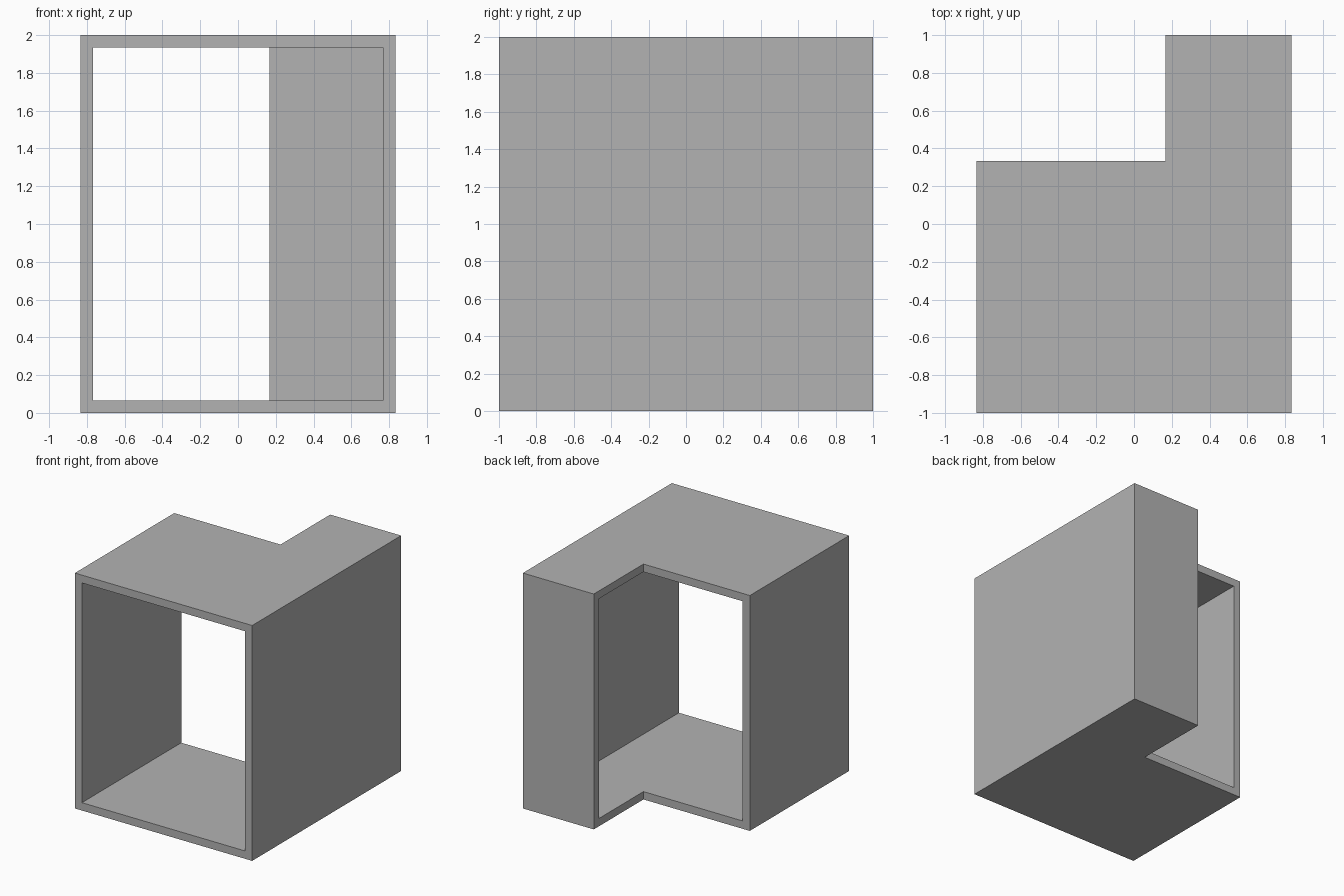
import bpy
import bmesh

cube = bpy.data.objects.get("Cube")
if cube:
    bpy.data.objects.remove(cube, do_unlink=True)

HEIGHT = 2.0
WALL = 1 / 15
X, STEP_X, STEP_Y = 5 / 6, 1 / 6, 1 / 3

# Plain grey for the whole shell
grey = bpy.data.materials.new("plain_grey")
grey.use_nodes = True
colour = (0.45, 0.45, 0.45, 1)
grey.diffuse_color = colour
grey.node_tree.nodes["Principled BSDF"].inputs["Base Color"].default_value = colour

# L-shaped floor plan, counter-clockwise from the front right corner
plan = [(-X, -1), (X, -1), (X, 1), (STEP_X, 1), (STEP_X, STEP_Y), (-X, STEP_Y)]
open_sides = {0, 3, 4}  # front and both sides of the notch

# Floor, ceiling and the closed walls as thin sheets
bm = bmesh.new()
low = [bm.verts.new((x, y, 0)) for x, y in plan]
high = [bm.verts.new((x, y, HEIGHT)) for x, y in plan]
bm.faces.new(low[::-1])
bm.faces.new(high)
for i in range(len(plan)):
    if i not in open_sides:
        j = (i + 1) % len(plan)
        bm.faces.new((low[i], low[j], high[j], high[i]))

mesh = bpy.data.meshes.new("room_shell")
bm.to_mesh(mesh)
bm.free()
mesh.materials.append(grey)
shell = bpy.data.objects.new("room_shell", mesh)
bpy.context.collection.objects.link(shell)

# Thicken the sheets inwards
solid = shell.modifiers.new("wall_thickness", 'SOLIDIFY')
solid.thickness = WALL
solid.offset = -1
solid.use_even_offset = True
solid.use_rim = True
